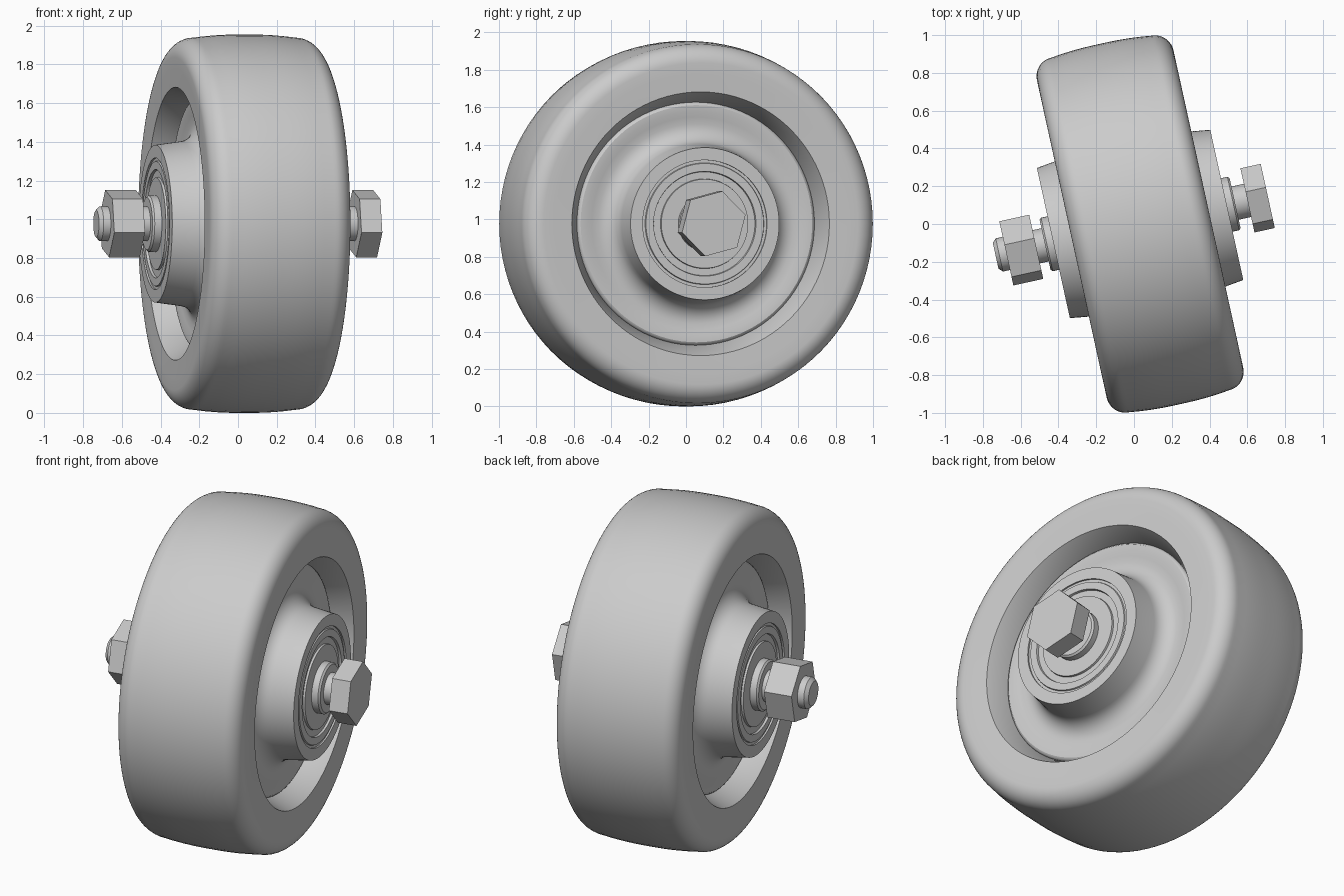
import bpy, bmesh, math
from mathutils import Matrix

if "Cube" in bpy.data.objects:
    bpy.data.objects.remove(bpy.data.objects["Cube"])

YAW = math.radians(12.4)      # the axle is turned slightly in plan
MID = 0.033                   # wheel centre along the axle
PLACE = Matrix.Translation((0, -0.007, 0.977)) @ Matrix.Rotation(YAW, 4, "Z")

grey = bpy.data.materials.new("plain grey")
grey.use_nodes = True
grey.diffuse_color = (0.6, 0.6, 0.6, 1)
grey.node_tree.nodes["Principled BSDF"].inputs["Base Color"].default_value = (0.6, 0.6, 0.6, 1)


def finish(name, bm, angle=30):
    """Turn a bmesh into a placed, shaded object."""
    bmesh.ops.remove_doubles(bm, verts=bm.verts, dist=1e-5)
    bmesh.ops.recalc_face_normals(bm, faces=bm.faces)
    mesh = bpy.data.meshes.new(name)
    bm.to_mesh(mesh)
    bm.free()
    mesh.materials.append(grey)
    obj = bpy.data.objects.new(name, mesh)
    bpy.context.collection.objects.link(obj)
    obj.matrix_world = PLACE
    bpy.ops.object.select_all(action="DESELECT")
    obj.select_set(True)
    bpy.context.view_layer.objects.active = obj
    bpy.ops.object.shade_smooth_by_angle(angle=math.radians(angle))


def lathe(name, profile, closed=True, steps=96):
    """Spin (axial, radius) points around the axle."""
    bm = bmesh.new()
    verts = [bm.verts.new((u, 0, r)) for u, r in profile]
    edges = [bm.edges.new(pair) for pair in zip(verts, verts[1:])]
    if closed:
        edges.append(bm.edges.new((verts[-1], verts[0])))
    bmesh.ops.spin(bm, geom=verts + edges, cent=(0, 0, 0), axis=(1, 0, 0),
                   angle=math.tau, steps=steps, use_duplicate=False)
    finish(name, bm)


def both_sides(half):
    """Mirror a half profile about the wheel centre."""
    return [(MID + w, r) for w, r in half] + [(MID - w, r) for w, r in reversed(half)]


def arc(cu, cr, ru, rr, start, end, count=8):
    """Elliptical arc of profile points."""
    angles = [math.radians(start + (end - start) * i / count) for i in range(count + 1)]
    return [(cu + ru * math.cos(a), cr + rr * math.sin(a)) for a in angles]


# Tyre: crowned tread, rounded shoulders, tapered inner wall
crown = [(0.04 + 0.0575 * i, 0.977 - 0.016 * (i / 4) ** 2) for i in range(5)]
shoulder = arc(0.27, 0.86, 0.1, 0.101, 90, 0, 10)
lathe("tyre", both_sides(crown + shoulder[1:] + [(0.368, 0.8), (0.364, 0.705), (0.23, 0.645)]))

# Core: shallow dished web flaring into the hub
web = arc(0.235, 0.625, 0.026, 0.026, 90, 20, 4)
dish = [(0.258, 0.6), (0.25, 0.57)]
flare = arc(0.345, 0.525, 0.1, 0.1, 175, 262, 8)
hub = [(0.47, 0.407), (0.47, 0.34)]
lathe("wheel_core", both_sides(web + dish + flare + hub))

# Bearing with stepped rings on each face
rings = [(0.46, 0.345), (0.46, 0.325), (0.468, 0.322), (0.468, 0.28),
         (0.455, 0.277), (0.455, 0.24), (0.467, 0.238), (0.467, 0.1)]
lathe("bearing", both_sides(rings))

# Spacer sleeve through the hub
sleeve = [(0.515, 0.08), (0.515, 0.135), (0.505, 0.145)]
lathe("spacer_sleeve", both_sides(sleeve), steps=64)

# Bolt shank with chamfered tip
lathe("bolt_shank", [(-0.75, 0), (-0.75, 0.07), (-0.73, 0.09), (0.66, 0.09), (0.66, 0)],
      closed=False, steps=48)


def hexagon(name, start, end):
    """Plain hex prism along the axle."""
    bm = bmesh.new()
    bmesh.ops.create_cone(bm, cap_ends=True, segments=6, radius1=0.18,
                          radius2=0.18, depth=end - start)
    bm.transform(Matrix.Translation(((start + end) / 2, 0, 0))
                 @ Matrix.Rotation(math.radians(-15), 4, "X")
                 @ Matrix.Rotation(math.radians(90), 4, "Y")
                 @ Matrix.Rotation(math.radians(90), 4, "Z"))
    finish(name, bm, 5)


hexagon("bolt_head", 0.615, 0.725)
hexagon("nut", -0.692, -0.53)
